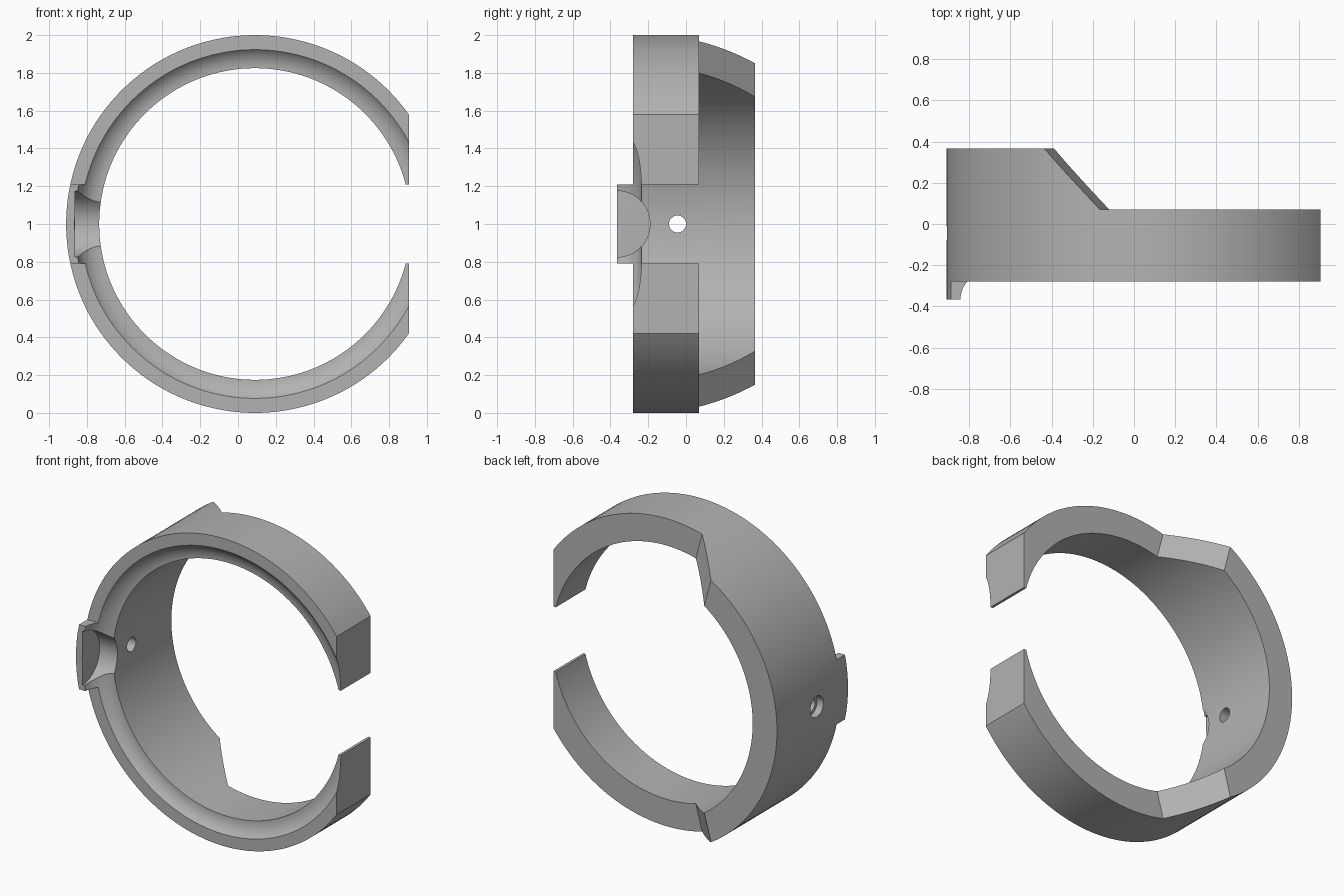
import bpy, bmesh, math
from mathutils import Matrix, Vector

if "Cube" in bpy.data.objects:
    bpy.data.objects.remove(bpy.data.objects["Cube"], do_unlink=True)

CX, CZ = 0.09, 1.0               # ring axis, running along y
R_OUT, R_IN = 1.0, 0.825
FRONT, BACK = -0.365, 0.365      # tab front and wing back
BAND_FRONT, BAND_BACK = -0.28, 0.07
HALF = 0.21                      # half height of tab and gap

grey = bpy.data.materials.new("plain grey")
grey.use_nodes = True
colour = (0.45, 0.45, 0.45, 1)
grey.diffuse_color = colour
grey.node_tree.nodes["Principled BSDF"].inputs["Base Color"].default_value = colour


def make_object(name, bm):
    bmesh.ops.recalc_face_normals(bm, faces=bm.faces)
    mesh = bpy.data.meshes.new(name)
    bm.to_mesh(mesh)
    bm.free()
    mesh.materials.append(grey)
    obj = bpy.data.objects.new(name, mesh)
    bpy.context.collection.objects.link(obj)
    return obj


def lathe(name, profile, steps=144):
    """Revolve a closed (radius, y) profile about the ring axis."""
    bm = bmesh.new()
    rings = []
    for i in range(steps):
        a = math.tau * i / steps
        rings.append([bm.verts.new((CX + r * math.cos(a), y, CZ + r * math.sin(a)))
                      for r, y in profile])
    n = len(profile)
    for i in range(steps):
        p, q = rings[i], rings[(i + 1) % steps]
        for j in range(n):
            k = (j + 1) % n
            bm.faces.new((p[j], p[k], q[k], q[j]))
    return make_object(name, bm)


def hull(name, points):
    bm = bmesh.new()
    verts = [bm.verts.new(p) for p in points]
    bmesh.ops.convex_hull(bm, input=verts)
    return make_object(name, bm)


def box(name, x, y, z):
    return hull(name, [(a, b, c) for a in x for b in y for c in z])


def rod(name, x0, x1, y, radius, steps=64):
    """Cylinder along x at the height of the ring axis."""
    bm = bmesh.new()
    place = Matrix.Translation(Vector(((x0 + x1) / 2, y, CZ))) @ Matrix.Rotation(math.pi / 2, 4, 'Y')
    bmesh.ops.create_cone(bm, cap_ends=True, segments=steps, radius1=radius,
                          radius2=radius, depth=x1 - x0, matrix=place)
    return make_object(name, bm)


# Ring with a concave cove around its front inner edge
COVE = 0.13
cove = [(R_IN + COVE * math.sin(t), FRONT + COVE * math.cos(t))
        for t in (math.pi / 2 * i / 14 for i in range(15))]
ring = lathe("open_ring", [(R_IN, BACK)] + cove + [(R_OUT, FRONT), (R_OUT, BACK)])

# Opening on the left side and the flat ends beside it
cutters = [box("gap_cutter", (0.3, 1.3), (-0.6, 0.6), (CZ - HALF, CZ + HALF)),
           box("end_cutter", (0.905, 1.3), (-0.62, 0.62), (-0.2, 2.2))]


def wing_edge(y, h):
    """x of the slanted wing end at depth y and height h from the axis."""
    return -0.165 - 1.02 * (y - BAND_BACK) - 0.268 * (h - 0.967)


for side, s in (("upper", 1), ("lower", -1)):
    # Front lip removed everywhere except the tab
    cutters.append(box(side + "_front_cutter", (-1.2, 1.4), (-0.6, BAND_FRONT),
                       (CZ + s * HALF, CZ + s * 1.3)))
    # Back part removed beyond the slanted wing end
    points = []
    for y in (BAND_BACK, 0.5):
        for h in (-0.01, 1.3):
            points += [(wing_edge(y, h), y, CZ + s * h), (1.4, y, CZ + s * h)]
    cutters.append(hull(side + "_wing_cutter", points))

# Round pocket in the tab, then the stepped screw hole
cutters += [rod("pocket_cutter", -0.862, -0.5, FRONT, 0.175),
            rod("hole_cutter", -1.1, -0.5, -0.045, 0.045),
            rod("counterbore_cutter", -1.1, -0.865, -0.045, 0.068)]

bpy.context.view_layer.objects.active = ring
for cutter in cutters:
    cutter.hide_render = True
    mod = ring.modifiers.new(cutter.name, 'BOOLEAN')
    mod.operation = 'DIFFERENCE'
    mod.solver = 'EXACT'
    mod.object = cutter
    bpy.ops.object.modifier_apply(modifier=mod.name)
    bpy.data.objects.remove(cutter, do_unlink=True)

bpy.ops.object.select_all(action='DESELECT')
ring.select_set(True)
bpy.ops.object.shade_smooth_by_angle(angle=math.radians(25))
